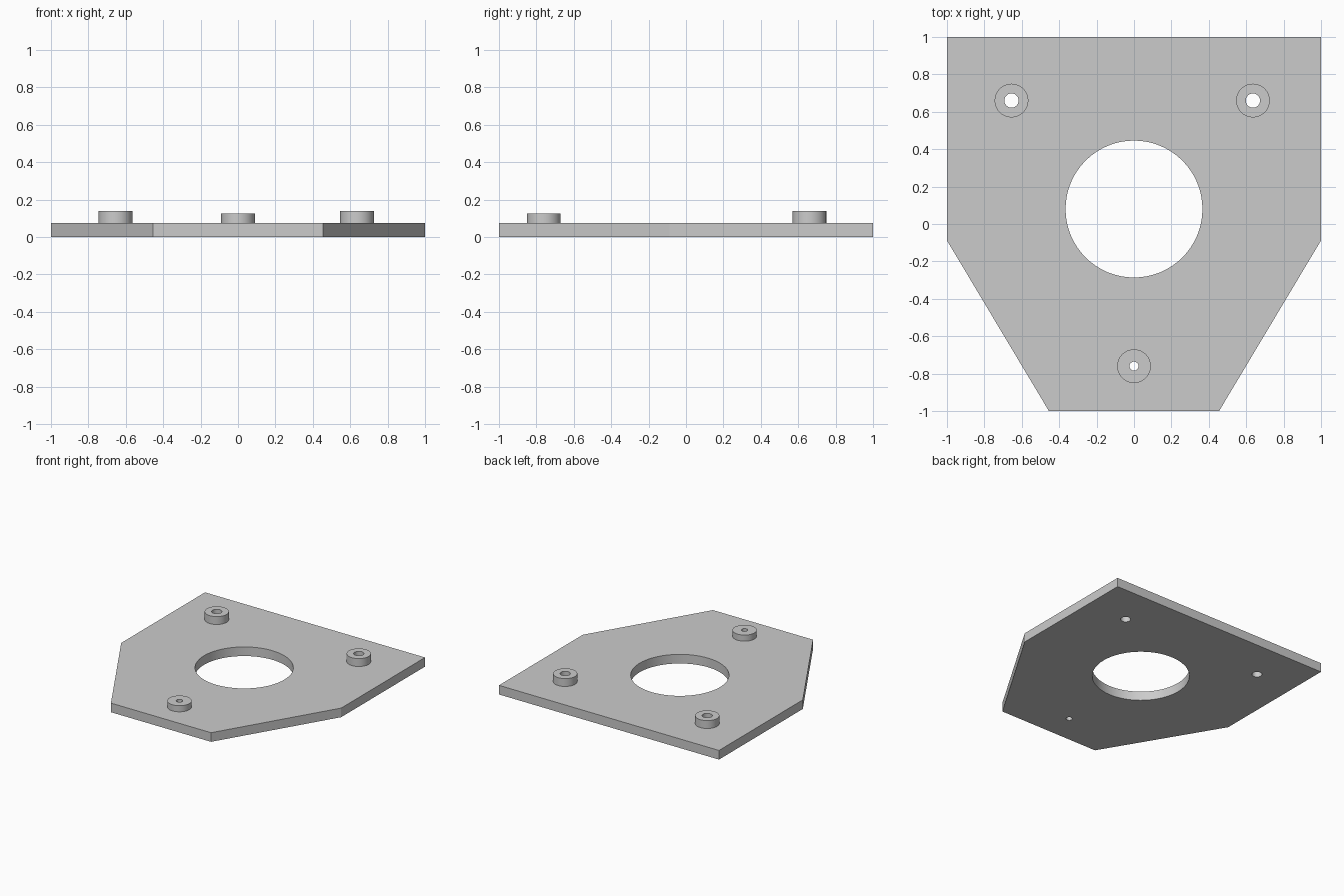
import bpy
import bmesh
from math import cos, sin, pi, radians

cube = bpy.data.objects.get("Cube")
if cube:
    bpy.data.objects.remove(cube, do_unlink=True)

THICK = 0.075
BOSS_R = 0.09
SEGMENTS = 64

grey = bpy.data.materials.new("plain grey")
grey.use_nodes = True
colour = (0.6, 0.6, 0.6, 1)
grey.diffuse_color = colour
grey.node_tree.nodes["Principled BSDF"].inputs["Base Color"].default_value = colour


def circle(x, y, r):
    steps = [2 * pi * i / SEGMENTS for i in range(SEGMENTS)]
    return [(x + r * cos(a), y + r * sin(a)) for a in steps]


def extruded(name, loops, bottom, top):
    """Solid from an outer outline and any hole outlines."""
    curve = bpy.data.curves.new(name, "CURVE")
    curve.dimensions = "2D"
    curve.fill_mode = "BOTH"
    curve.extrude = (top - bottom) / 2
    for points in loops:
        spline = curve.splines.new("POLY")
        spline.points.add(len(points) - 1)
        for p, (x, y) in zip(spline.points, points):
            p.co = (x, y, 0, 1)
        spline.use_cyclic_u = True
    obj = bpy.data.objects.new(name, curve)
    bpy.context.collection.objects.link(obj)
    bpy.ops.object.select_all(action="DESELECT")
    obj.select_set(True)
    bpy.context.view_layer.objects.active = obj
    bpy.ops.object.convert(target="MESH")
    obj = bpy.context.object

    # Weld caps to walls and rest the part at its height
    bm = bmesh.new()
    bm.from_mesh(obj.data)
    bmesh.ops.remove_doubles(bm, verts=bm.verts, dist=1e-5)
    bmesh.ops.translate(bm, verts=bm.verts, vec=(0, 0, (top + bottom) / 2))
    bmesh.ops.recalc_face_normals(bm, faces=bm.faces)
    bm.to_mesh(obj.data)
    bm.free()
    obj.data.materials.clear()
    obj.data.materials.append(grey)
    bpy.ops.object.shade_smooth_by_angle(angle=radians(30))
    return obj


# Standoffs: name, x, y, hole radius, top height
bosses = [
    ("back_right_boss", -0.655, 0.66, 0.038, 0.14),
    ("back_left_boss", 0.636, 0.66, 0.038, 0.14),
    ("front_boss", 0, -0.76, 0.024, 0.125),
]

# Plate with tapered front, large opening and screw holes
half = [(0.455, -1), (1, -0.088), (1, 1)]
outline = half + [(-x, y) for x, y in reversed(half)]
holes = [circle(x, y, r) for _, x, y, r, _ in bosses]
extruded("plate", [outline, circle(0, 0.08, 0.366)] + holes, 0, THICK)

for name, x, y, r, top in bosses:
    extruded(name, [circle(x, y, BOSS_R), circle(x, y, r)], THICK, top)
